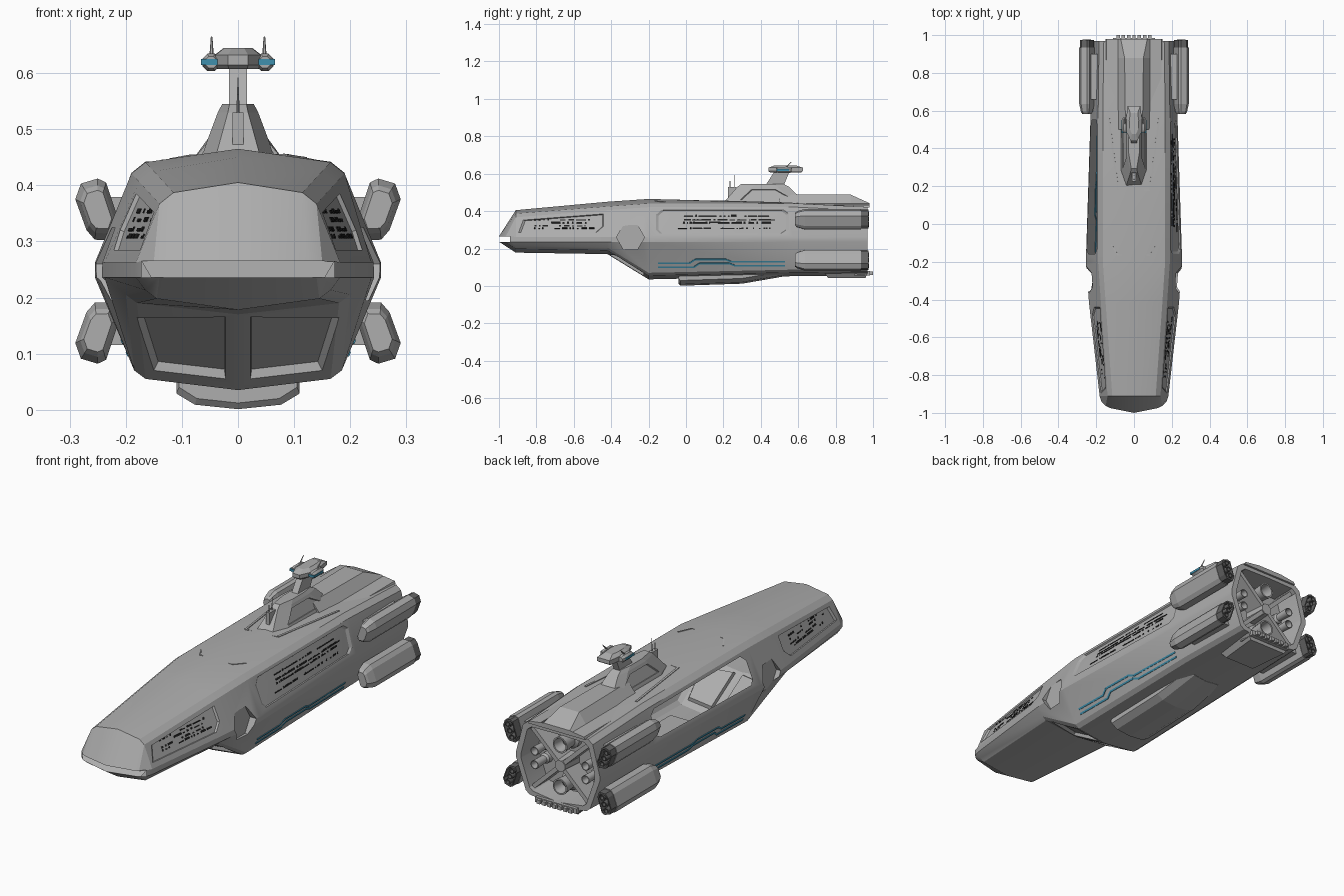
import bpy
import bmesh
import math
import random
from mathutils import Vector
from mathutils.bvhtree import BVHTree

cube = bpy.data.objects.get("Cube")
if cube:
    bpy.data.objects.remove(cube, do_unlink=True)
random.seed(4)


def material(name, r, g, b):
    m = bpy.data.materials.new(name)
    m.use_nodes = True
    m.diffuse_color = (r, g, b, 1)
    m.node_tree.nodes["Principled BSDF"].inputs["Base Color"].default_value = (r, g, b, 1)
    return m


GREY = material("hull grey", .42, .42, .42)
DARK = material("engine grey", .13, .13, .13)
BLACK = material("window black", .015, .015, .015)
TEAL = material("teal light", .05, .28, .42)


def build(name, shells, mat, smooth=None):
    """Each shell is a list of rings, joined by quads and capped at both ends."""
    bm = bmesh.new()
    for rings in shells:
        vs = [[bm.verts.new(p) for p in ring] for ring in rings]
        n = len(vs[0])
        for a, b in zip(vs, vs[1:]):
            for i in range(n):
                j = (i + 1) % n
                bm.faces.new((a[i], a[j], b[j], b[i]))
        bm.faces.new(vs[0])
        bm.faces.new(vs[-1])
    bmesh.ops.recalc_face_normals(bm, faces=bm.faces)
    me = bpy.data.meshes.new(name)
    bm.to_mesh(me)
    bm.free()
    me.materials.append(mat)
    ob = bpy.data.objects.new(name, me)
    bpy.context.collection.objects.link(ob)
    if smooth:
        activate(ob)
        bpy.ops.object.shade_smooth_by_angle(angle=math.radians(smooth))
    return ob


def activate(ob):
    bpy.ops.object.select_all(action='DESELECT')
    ob.select_set(True)
    bpy.context.view_layer.objects.active = ob


def mirrored(half):
    """Close a half outline across x = 0."""
    return half + [(-p[0],) + tuple(p[1:]) for p in reversed(half) if abs(p[0]) > 1e-5]


def box(x0, x1, y0, y1, z0, z1):
    return [[(x0, y0, z), (x1, y0, z), (x1, y1, z), (x0, y1, z)] for z in (z0, z1)]


def lathe(x, z, profile, n=20):
    """Rings around a fore-and-aft axis from (radius, y) pairs."""
    turn = [math.tau * (i + .5) / n for i in range(n)]
    return [[(x + r * math.cos(a), y, z + r * math.sin(a)) for a in turn] for r, y in profile]


def rod(a, b, r0, r1, n=6):
    a, b = Vector(a), Vector(b)
    q = (b - a).to_track_quat('Z', 'Y')
    return [[p + q @ Vector((r * math.cos(math.tau * i / n), r * math.sin(math.tau * i / n), 0))
             for i in range(n)] for p, r in ((a, r0), (b, r1))]


def tree_of(ob):
    bm = bmesh.new()
    bm.from_mesh(ob.data)
    tree = BVHTree.FromBMesh(bm)
    bm.free()
    return tree


def cast(tree, axis, pts, s=1):
    """Project a flat outline on the surface; returns points and mean normal."""
    hits, normal = [], Vector()
    for a, b in pts:
        o, d = {'side': ((2 * s, a, b), (-s, 0, 0)),
                'front': ((s * a, -2, b), (0, 1, 0)),
                'top': ((a, b, 2), (0, 0, -1))}[axis]
        p, n = tree.ray_cast(Vector(o), Vector(d))[:2]
        if p is None:
            return [], normal
        hits.append(p)
        normal += n
    return hits, normal.normalized()


def cut(ob, rings):
    cutter = build("cutter", [rings], GREY)
    cutter.hide_render = True
    mod = ob.modifiers.new("cut", 'BOOLEAN')
    mod.operation, mod.solver, mod.object = 'DIFFERENCE', 'EXACT', cutter
    activate(ob)
    bpy.ops.object.modifier_apply(modifier=mod.name)
    bpy.data.objects.remove(cutter, do_unlink=True)


def recess(ob, axis, pts, depth, s=1, shrink=.96):
    p, n = cast(tree_of(ob), axis, pts, s)
    if p:
        c = sum(p, Vector()) / len(p)
        cut(ob, [[v + n * .03 for v in p], p, [c + (v - c) * shrink - n * depth for v in p]])


def plate(tree, axis, pts, s=1, t=.003):
    p, n = cast(tree, axis, pts, s)
    return [[[v - n * .003 for v in p], [v + n * t for v in p]]] if p else []


def strips(tree, axis, path, w, s=1):
    """A thin line of plates following a path."""
    out = []
    for a, b in zip(path, path[1:]):
        a, b = Vector(a), Vector(b)
        d = (b - a).normalized()
        o = Vector((-d.y, d.x)) * w / 2
        out += plate(tree, axis, [a - o, b - o, b + o, a + o], s)
    return out


# Hull: cross-sections from bow to stern, with a hollow engine bay
def section(y, top, drop, wt, wm, wb, bottom):
    return mirrored([(0, y, top), (wt, y, top - drop), (wt + .025, y, top - drop - .02),
                     (wm, y, .262), (wm, y, .236), (wb + .02, y, bottom + .025),
                     (wb, y, bottom + .01), (0, y, bottom - .01)])


def inset(ring, k, y):
    return [(x * k, y, .245 + (z - .245) * k) for x, _, z in ring]


nose = mirrored([(x, y, z) for x, y, z in zip(
    (0, .125, .15, .172, .172, .155, .14, 0), (-1, -.975, -.963, -.94, -.94, -.955, -.965, -1),
    [.265] * 4 + [.236] * 4)])
stern = section(.97, .425, .003, .16, .222, .15, .065)
hull = build("hull", [[nose, section(-.91, .405, .018, .115, .182, .145, .188),
                       section(-.42, .45, .025, .15, .238, .18, .18),
                       section(-.2, .465, .024, .165, .255, .165, .045),
                       section(.57, .445, .003, .165, .23, .16, .062),
                       stern, inset(stern, .88, .97), inset(stern, .84, .85)]], GREY)

# Recessed side panels, hexagonal hatches and the two under-bow bays
bow_panel = [(-.895, .285), (-.87, .352), (-.44, .385), (-.44, .32), (-.48, .285)]
mid_panel = [(-.16, .3), (-.16, .38), (-.13, .407), (.52, .407), (.55, .385), (.55, .3),
             (.52, .28), (-.14, .28)]
bay = [(.022, .165), (.18, .165), (.15, .07), (.022, .055)]
hexagon = [(-.297 + .075 * math.cos(i * math.pi / 3), .26 + .075 * math.sin(i * math.pi / 3))
           for i in range(6)]
for s in (1, -1):
    recess(hull, 'side', bow_panel, .007, s)
    recess(hull, 'side', mid_panel, .007, s)
    recess(hull, 'front', bay, .015, s, .92)
    cut(hull, [[(s * x, y, z) for y, z in hexagon] for x in (.219, .3)])
activate(hull)
bpy.ops.object.shade_smooth_by_angle(angle=math.radians(20))
hull_tree = tree_of(hull)

# Windows in short random rows, and stepped light lines along the lower flank
windows, lights = [], []
for s in (1, -1):
    for start, end, rows in ((-.84, -.5, (.305, .318, .335, .35)),
                             (-.06, .45, (.305, .335, .35, .372))):
        for z in rows:
            y = start + random.uniform(0, .12)
            while y < end:
                w, h = random.choice((.007, .01, .03, .05)), random.choice((.005, .008))
                windows += plate(hull_tree, 'side', [(y, z), (y + w, z), (y + w, z + h), (y, z + h)], s, .002)
                y += w + random.choice((.01, .015, .06))
    for dz in (0, -.022):
        path = [(-.15, .122), (.02, .122), (.05, .142), (.21, .142), (.24, .13), (.53, .13)]
        lights += strips(hull_tree, 'side', [(y - dz, z + dz) if 0 < y < .3 else (y, z + dz)
                                             for y, z in path], .008, s)
build("windows", windows, BLACK)
build("flank_lights", lights, TEAL)

# Raised deck lines
deck = strips(hull_tree, 'top', [(-.12, -.11), (-.085, -.165), (.085, -.165), (.12, -.11)], .006)
deck += strips(hull_tree, 'top', [(-.135, .57), (-.085, .18), (.085, .18), (.135, .57)], .01)
build("deck_lines", deck, GREY)


# Aft spine and bridge tower
def spine_ring(y, z, w):
    return mirrored([(.15, y, .42), (.145, y, .432), (.085, y, .44), (w, y, z)])


build("aft_spine", [[spine_ring(.5, .488, .045), spine_ring(.88, .488, .05),
                     spine_ring(.98, .443, .07)]], GREY)


def tower_ring(z, front, back, wf, wb):
    return mirrored([(wf, front, z), (wb, front + .08, z), (wb, back - .06, z), (wb * .7, back, z)])


tower = build("bridge_tower", [[tower_ring(.42, .195, .64, .045, .075), tower_ring(.45, .205, .63, .04, .066),
                                tower_ring(.53, .275, .55, .018, .036),
                                tower_ring(.545, .295, .52, .015, .028)]], GREY)
for s in (1, -1):
    recess(tower, 'side', [(.29, .46), (.35, .515), (.48, .515), (.55, .475), (.55, .46)], .005, s)

# Mast, sensor head and antennas
mast = [[(x * .016, y, z) for x, y in ((-1, a), (1, a), (1, b), (-1, b))]
        for a, b, z in ((.42, .52, .53), (.475, .555, .615))]
build("mast", [mast], GREY)
head = mirrored([(.018, .44), (.04, .49), (.042, .56), (.033, .625)])
build("sensor_head", [[[(x * k, .53 + (y - .53) * k, z) for x, y in head]
                       for k, z in ((.9, .607), (1, .614), (1, .632), (.6, .645))]], GREY)
build("sensor_pods", [lathe(s * .048, .619, ((.011, .485), (.017, .495), (.017, .555), (.011, .565)), 8)
                      for s in (1, -1)], GREY, 30)
build("pod_lights", [box(s * .048 - .0175, s * .048 + .0175, .483, .55, .614, .625) for s in (1, -1)], TEAL)
build("antennas", [rod((s * .047, .53, .63), (s * .047, .565, .664), .004, .0015) for s in (1, -1)]
      + [rod((0, .235, .47), (0, .235, .562), .004, .002), rod((0, .258, .49), (0, .258, .592), .003, .001),
         box(-.01, .01, .225, .27, .46, .53)], GREY)

# Four side nacelles with dark slotted exhausts
pod = [(.235, .405), (.25, .412), (.28, .403), (.29, .375), (.27, .32), (.255, .303), (.22, .302), (.21, .33)]


def pod_ring(s, low, y, k):
    ring = [(.25 + (x - .25) * k, .357 + (z - .357) * k) for x, z in pod]
    return [(s * x, y, .494 - z if low else z) for x, z in ring]


bodies, exhausts, nozzles, pylons = [], [], [], []
for s in (1, -1):
    for low in (False, True):
        bodies.append([pod_ring(s, low, y, k) for y, k in ((.583, .62), (.595, .78), (.635, 1), (.935, 1))])
        exhausts.append([pod_ring(s, low, y, k) for y, k in ((.93, .93), (.975, .93), (.975, .78), (.95, .74))])
        for t in (-1, 0, 1):
            z = .357 + t * .029
            nozzles.append(lathe(s * (.25 + t * .011), .494 - z if low else z,
                                 ((.013, .945), (.013, .978), (.009, .978), (.008, .955)), 10))
        z = .14 if low else .354
        pylons.append(box(min(s * .18, s * .23), max(s * .18, s * .23), .66, .9, z - .025, z + .025))
build("nacelles", bodies, GREY)
build("nacelle_exhausts", exhausts, DARK)
build("nacelle_nozzles", nozzles, DARK, 40)
build("nacelle_pylons", pylons, GREY)

# Stern bay: crossed braces, two main engines and four small ones
braces = [lathe(0, .245, ((.035, .84), (.028, .955)), 8)]
for s in (1, -1):
    for z in (.388, .1):
        a, b = Vector((0, .245)), Vector((s * .152, z))
        d = (b - a).normalized()
        o = Vector((-d.y, d.x)) * .01
        braces.append([[(p.x, y, p.y) for p in (a - o, b - o, b + o, a + o)] for y in (.84, .95)])
build("stern_braces", braces, GREY)
spots = [(0, .345, 1), (0, .145, 1)] + [(s * .135, z, .55) for s in (1, -1) for z in (.215, .28)]
build("engines", [lathe(x, z, ((.045 * k, .84), (.045 * k, .875), (.032 * k, .885), (.038 * k, .955),
                               (.031 * k, .955), (.024 * k, .9))) for x, z, k in spots], GREY, 35)
build("engine_cores", [lathe(x, z, ((.025 * k, .898), (.018 * k, .908))) for x, z, k in spots], DARK)


# Keel, aft belly plate and toothed stern lip
def keel_ring(y, w, z):
    return mirrored([(0, y, z), (w * .7, y, z + .008), (w, y, z + .028), (w, y, .08), (0, y, .08)])


build("keel", [[keel_ring(-.04, .105, .012), keel_ring(-.03, .11, .001), keel_ring(.3, .11, .012),
                keel_ring(.52, .1, .05)]], GREY)
build("belly_plate", [[mirrored([(.1, .74, .07), (.12, .97, .07)]),
                       mirrored([(.08, .76, .042), (.1, .96, .042)])]], GREY)
build("stern_lip", [box(-.11, .11, .9, .985, .056, .08)]
      + [box(x * .028 - .009, x * .028 + .009, .97, 1, .058, .076) for x in range(-3, 4)], GREY)
